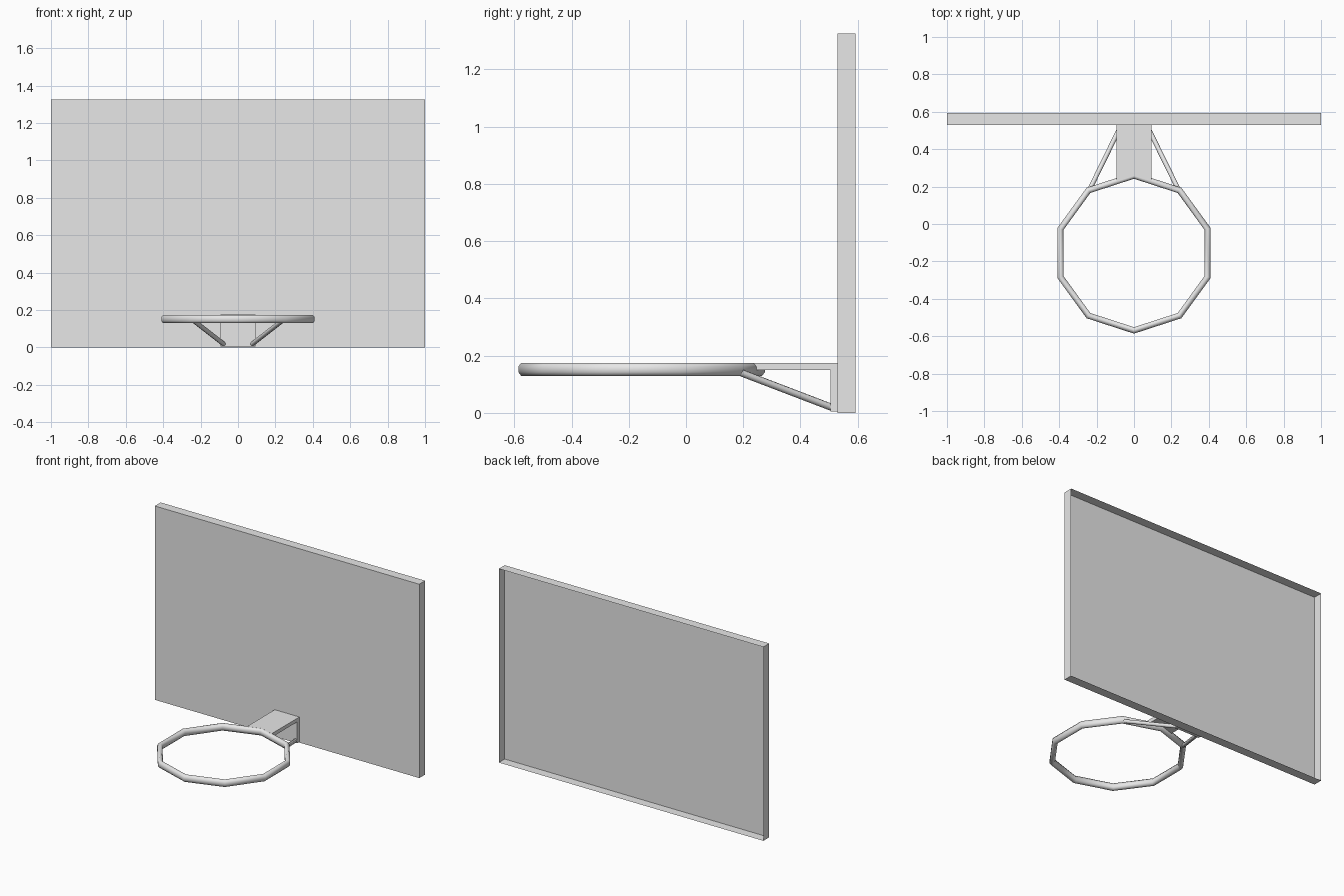
import bpy, bmesh, math
from mathutils import Vector

default = bpy.data.objects.get("Cube")
if default:
    bpy.data.objects.remove(default, do_unlink=True)

grey = bpy.data.materials.new("light_grey")
grey.use_nodes = True
grey.diffuse_color = (0.8, 0.8, 0.8, 1)
grey.node_tree.nodes["Principled BSDF"].inputs["Base Color"].default_value = (0.8, 0.8, 0.8, 1)


def finish(name, bm, smooth=False):
    """Turn a bmesh into a named object with the shared material."""
    bmesh.ops.recalc_face_normals(bm, faces=bm.faces)
    for f in bm.faces:
        f.smooth = smooth
    mesh = bpy.data.meshes.new(name)
    bm.to_mesh(mesh)
    bm.free()
    mesh.materials.append(grey)
    obj = bpy.data.objects.new(name, mesh)
    bpy.context.collection.objects.link(obj)
    return obj


def prism(name, outline, offset):
    """Extrude a closed outline along an offset."""
    bm = bmesh.new()
    face = bm.faces.new([bm.verts.new(p) for p in outline])
    ext = bmesh.ops.extrude_face_region(bm, geom=[face], use_keep_orig=True)
    moved = [v for v in ext["geom"] if isinstance(v, bmesh.types.BMVert)]
    bmesh.ops.translate(bm, verts=moved, vec=offset)
    return bm


# Backboard: shallow tray, open at the back
W, H, FRONT, BACK = 1.0, 1.325, 0.53, 0.593
bm = prism("backboard", [(-W, FRONT, 0), (W, FRONT, 0), (W, FRONT, H), (-W, FRONT, H)],
           (0, BACK - FRONT, 0))
back = [f for f in bm.faces if all(v.co.y > BACK - 0.001 for v in f.verts)]
bmesh.ops.delete(bm, geom=back, context="FACES_ONLY")
finish("backboard", bm)

# Hoop: ten-sided ring with an oval eight-sided section
CY, CZ, R = -0.155, 0.152, 0.414
SIDES, SECTION = 10, 8
bm = bmesh.new()
rings = []
for i in range(SIDES):
    a = math.pi / 2 + math.tau * i / SIDES
    loop = []
    for j in range(SECTION):
        t = math.tau * (j + 0.5) / SECTION
        r = R + 0.0185 * math.cos(t)
        loop.append(bm.verts.new((r * math.cos(a), CY + r * math.sin(a),
                                  CZ + 0.0245 * math.sin(t))))
    rings.append(loop)
for i in range(SIDES):
    a, b = rings[i], rings[(i + 1) % SIDES]
    for j in range(SECTION):
        k = (j + 1) % SECTION
        bm.faces.new((a[j], b[j], b[k], a[k]))
finish("hoop", bm, smooth=True)

# Bracket: top plate pointed to meet the hoop, and a plate on the board
B, TOP, THICK = 0.093, 0.175, 0.025
finish("bracket_top_plate", prism("top", [
    (-B, FRONT, TOP), (-B, 0.23, TOP), (0, CY + R, TOP), (B, 0.23, TOP), (B, FRONT, TOP)],
    (0, 0, -THICK)))
finish("bracket_wall_plate", prism("wall", [
    (-B, FRONT, 0.005), (B, FRONT, 0.005), (B, FRONT, TOP - THICK), (-B, FRONT, TOP - THICK)],
    (0, -THICK, 0)))

# Diagonal struts from the hoop down to the foot of the bracket
for side, name in ((1, "left_strut"), (-1, "right_strut")):
    start = Vector((side * 0.237, 0.185, 0.143))
    end = Vector((side * 0.075, 0.515, 0.017))
    d = end - start
    bm = bmesh.new()
    bmesh.ops.create_cone(bm, cap_ends=True, segments=8, radius1=0.0125,
                          radius2=0.0125, depth=d.length)
    strut = finish(name, bm, smooth=True)
    strut.location = (start + end) / 2
    strut.rotation_euler = d.to_track_quat("Z", "Y").to_euler()
    for f in strut.data.polygons:
        f.use_smooth = len(f.vertices) == 4
